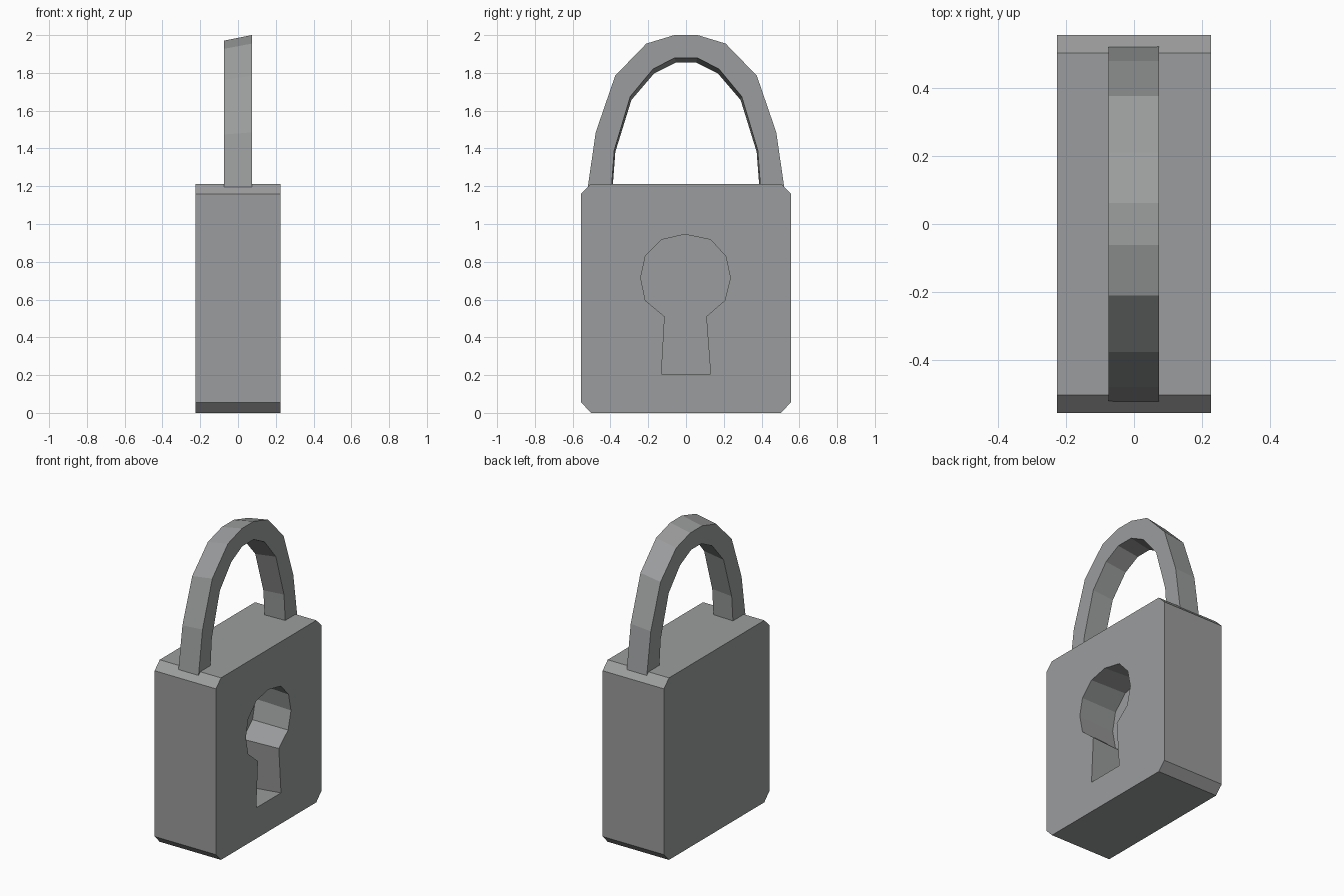
import bpy
import bmesh

if "Cube" in bpy.data.objects:
    bpy.data.objects.remove(bpy.data.objects["Cube"])

# Dark grey metal
metal = bpy.data.materials.new("dark_metal")
metal.diffuse_color = (0.33, 0.335, 0.337, 1.0)
metal.use_nodes = True
metal.node_tree.nodes["Principled BSDF"].inputs["Base Color"].default_value = metal.diffuse_color


def loft(name, sections):
    """Skin a row of matching closed sections and cap both ends."""
    bm = bmesh.new()
    rings = [[bm.verts.new(p) for p in s] for s in sections]
    n = len(rings[0])
    for a, b in zip(rings, rings[1:]):
        for i in range(n):
            j = (i + 1) % n
            bm.faces.new((a[i], a[j], b[j], b[i]))
    bm.faces.new(rings[0][::-1])
    bm.faces.new(rings[-1])
    bmesh.ops.recalc_face_normals(bm, faces=bm.faces[:])
    mesh = bpy.data.meshes.new(name)
    bm.to_mesh(mesh)
    bm.free()
    mesh.materials.append(metal)
    obj = bpy.data.objects.new(name, mesh)
    bpy.context.collection.objects.link(obj)
    return obj


# Lock body: chamfered block
right = [(0.502, 0), (0.555, 0.055), (0.555, 1.16), (0.502, 1.213)]
outline = right + [(-y, z) for y, z in reversed(right)]
body = loft("lock_body", [[(x, y, z) for y, z in outline] for x in (-0.226, 0.226)])

# Keyhole recess: slightly flared towards its floor
keyhole = [(-0.13, 0.205), (0.13, 0.205), (0.107, 0.51), (0.205, 0.595),
           (0.235, 0.715), (0.21, 0.83), (0.13, 0.917), (-0.005, 0.945),
           (-0.13, 0.917), (-0.215, 0.83), (-0.24, 0.715), (-0.215, 0.595),
           (-0.113, 0.51)]


def keyhole_section(x, s):
    return [(x, y * s, 0.72 + (z - 0.72) * s) for y, z in keyhole]


cutter = loft("keyhole_cutter", [keyhole_section(-0.045, 1.06),
                                 keyhole_section(0.226, 1.0),
                                 keyhole_section(0.30, 1.0)])
cutter.hide_render = True
mod = body.modifiers.new("keyhole", 'BOOLEAN')
mod.operation = 'DIFFERENCE'
mod.solver = 'EXACT'
mod.object = cutter
bpy.context.view_layer.objects.active = body
body.select_set(True)
bpy.ops.object.modifier_apply(modifier=mod.name)
bpy.data.objects.remove(cutter, do_unlink=True)

# Shackle: faceted arch, slightly lower at the back (-x) side
outer = [(0.525, 1.16), (0.478, 1.485), (0.375, 1.785), (0.21, 1.955), (0.062, 2.0)]
inner = [(0.397, 1.16), (0.38, 1.39), (0.295, 1.675), (0.175, 1.82), (0.06, 1.88)]


def lower(z):
    return 1.16 + (z - 1.16) * 0.965


half = []
for (yo, zo), (yi, zi) in zip(outer, inner):
    half.append([(0.073, yo, zo), (-0.075, yo, lower(zo)),
                 (-0.075, yi - 0.006, lower(zi)), (0.073, yi, zi)])
mirrored = [[(x, -y, z) for x, y, z in s] for s in reversed(half)]
loft("shackle", half + mirrored)
